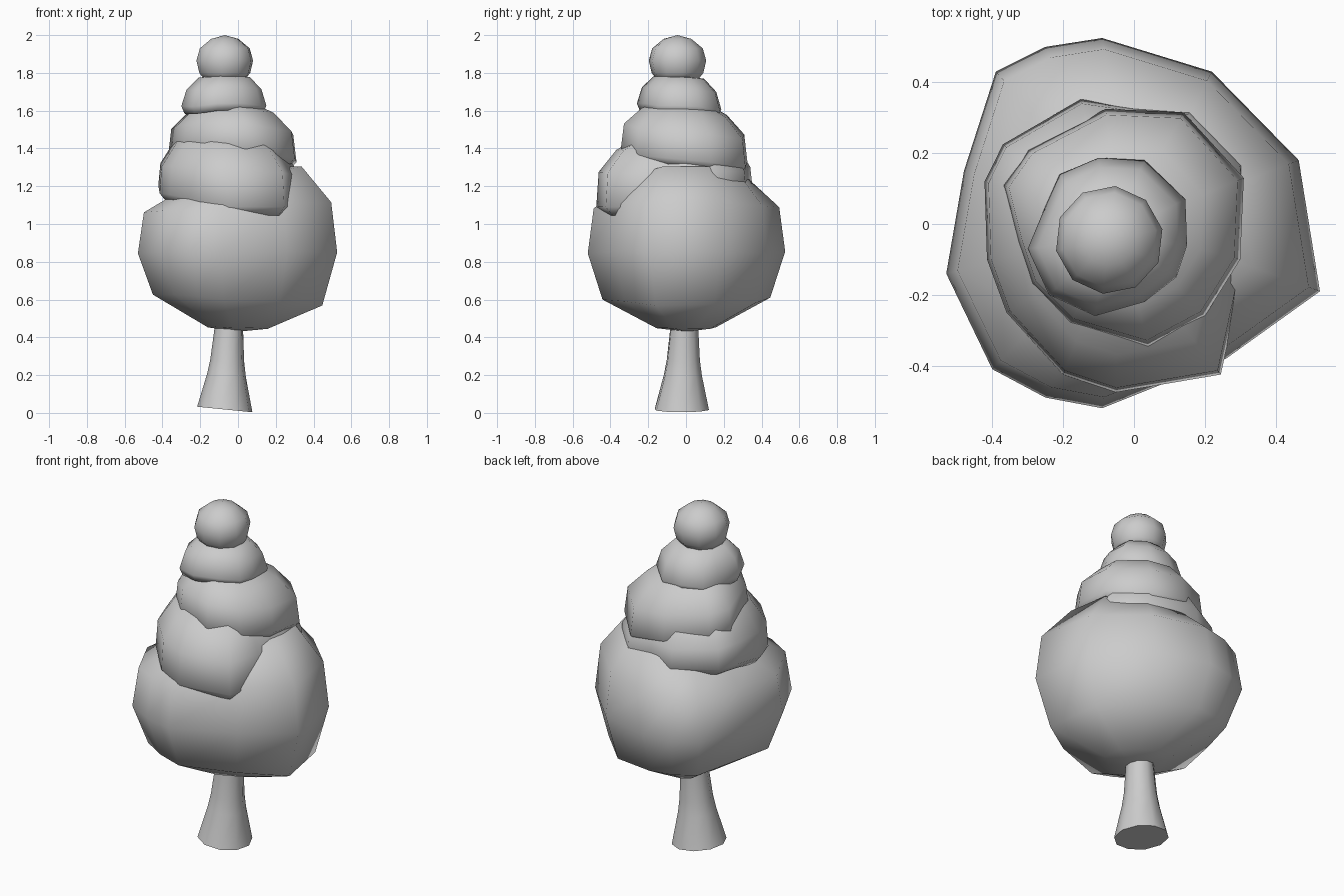
import bpy, bmesh, math
from math import sin, cos, pi, radians


def ring_plan(cx, cy, r, n, turn=0.0):
    """Regular outline for the round parts."""
    return [(cx + r * cos(2 * pi * i / n + turn), cy + r * sin(2 * pi * i / n + turn)) for i in range(n)]


def loft(name, plan, centre, profile, tilt=(0, 0), wave=0.0, angle=85, lean=(0, 0)):
    """Stack scaled copies of a plan outline; profile = (z, scale[, tilt x, tilt y]) from bottom to top."""
    cx, cy = centre
    z0 = profile[0][0]
    bm = bmesh.new()
    rings = []
    for k, (z, s, *own) in enumerate(profile):
        ox, oy = lean[0] * (z - z0), lean[1] * (z - z0)
        fade = 1 - k / (len(profile) - 1)
        tx, ty = own or [t * (0.4 + 0.6 * fade) for t in tilt]
        pts = plan if s > 0 else [centre]
        ring = []
        for i, (x, y) in enumerate(pts):
            dx, dy = (x - cx) * s, (y - cy) * s
            dz = tx * dx + ty * dy + wave * s * fade * sin(i * 2.4)
            ring.append(bm.verts.new((cx + dx + ox, cy + dy + oy, z + dz)))
        rings.append(ring)
    n = len(plan)
    for a, b in zip(rings, rings[1:]):
        for i in range(n):
            j = (i + 1) % n
            if len(a) == 1:
                bm.faces.new((a[0], b[j], b[i]))
            elif len(b) == 1:
                bm.faces.new((a[i], a[j], b[0]))
            else:
                bm.faces.new((a[i], a[j], b[j], b[i]))
    for end in (rings[0], rings[-1]):
        if len(end) > 1:
            bm.faces.new(end)
    bmesh.ops.recalc_face_normals(bm, faces=bm.faces[:])
    me = bpy.data.meshes.new(name)
    bm.to_mesh(me)
    bm.free()
    ob = bpy.data.objects.new(name, me)
    bpy.context.collection.objects.link(ob)
    bpy.ops.object.select_all(action='DESELECT')
    ob.select_set(True)
    bpy.context.view_layer.objects.active = ob
    bpy.ops.object.shade_smooth_by_angle(angle=radians(angle))
    return ob


# Flared trunk with a slightly slanted foot
loft("trunk", ring_plan(-0.07, -0.022, 0.147, 10, 0.1), (-0.07, -0.022),
     [(0.018, 1.0), (0.2, 0.70), (0.28, 0.61), (0.44, 0.52), (0.6, 0.5)],
     tilt=(-0.1, 0), angle=60, lean=(0.05, 0.03))

# Large bottom foliage mass, its shoulder higher on the right
loft("foliage_bottom",
     [(0.525, -0.19), (0.465, 0.18), (0.22, 0.43), (-0.09, 0.525), (-0.25, 0.50), (-0.39, 0.43),
      (-0.48, 0.15), (-0.53, -0.14), (-0.40, -0.41), (-0.25, -0.49), (-0.09, -0.52), (0.26, -0.38)],
     (0, 0),
     [(0.43, 0), (0.45, 0.3, -0.03, 0), (0.60, 0.85, -0.07, 0), (0.85, 1.0, 0, 0),
      (1.09, 0.94, 0.05, 0), (1.235, 0.64, 0.22, 0.03), (1.29, 0.3, 0.1, 0), (1.3, 0)],
     wave=0.01)

# Draped layer above it, hanging lowest at the front
loft("foliage_lower",
     [(0.33, 0.0), (0.31, 0.17), (0.16, 0.32), (0.0, 0.33), (-0.15, 0.352), (-0.37, 0.225), (-0.422, 0.12),
      (-0.415, -0.10), (-0.36, -0.25), (-0.20, -0.425), (-0.05, -0.475), (0.245, -0.425), (0.29, -0.22)],
     (-0.05, -0.05),
     [(1.12, 0), (1.10, 0.9), (1.145, 1.0), (1.29, 0.97, -0.06, 0.02), (1.42, 0.75), (1.5, 0.4), (1.52, 0)],
     tilt=(-0.11, 0.13), wave=0.015)

# Middle layer, hanging lowest at the back
loft("foliage_middle",
     [(0.30, -0.10), (0.31, 0.13), (0.14, 0.315), (-0.08, 0.325), (-0.30, 0.21), (-0.37, 0.11),
      (-0.33, -0.05), (-0.29, -0.17), (-0.18, -0.28), (0.04, -0.345), (0.20, -0.26)],
     (-0.04, -0.01),
     [(1.35, 0), (1.32, 0.9), (1.36, 1.0), (1.50, 0.95), (1.595, 0.67), (1.65, 0.3), (1.66, 0)],
     tilt=(-0.08, -0.15), wave=0.015)

# Small upper layer
loft("foliage_upper",
     [(0.15, -0.06), (0.145, 0.07), (0.03, 0.18), (-0.10, 0.187), (-0.21, 0.14), (-0.25, 0.05),
      (-0.30, -0.07), (-0.24, -0.20), (-0.11, -0.26), (0.03, -0.22), (0.12, -0.15)],
     (-0.07, -0.04),
     [(1.61, 0), (1.58, 0.93), (1.62, 1.0), (1.71, 0.88), (1.775, 0.6), (1.79, 0)],
     tilt=(0.03, -0.1), wave=0.012)

# Round ball on the top
loft("foliage_top", ring_plan(-0.07, -0.045, 0.153, 10, 0.2), (-0.07, -0.045),
     [(1.75, 0), (1.765, 0.72), (1.80, 0.9), (1.865, 1.0), (1.93, 0.88), (1.98, 0.48), (2.0, 0)])
